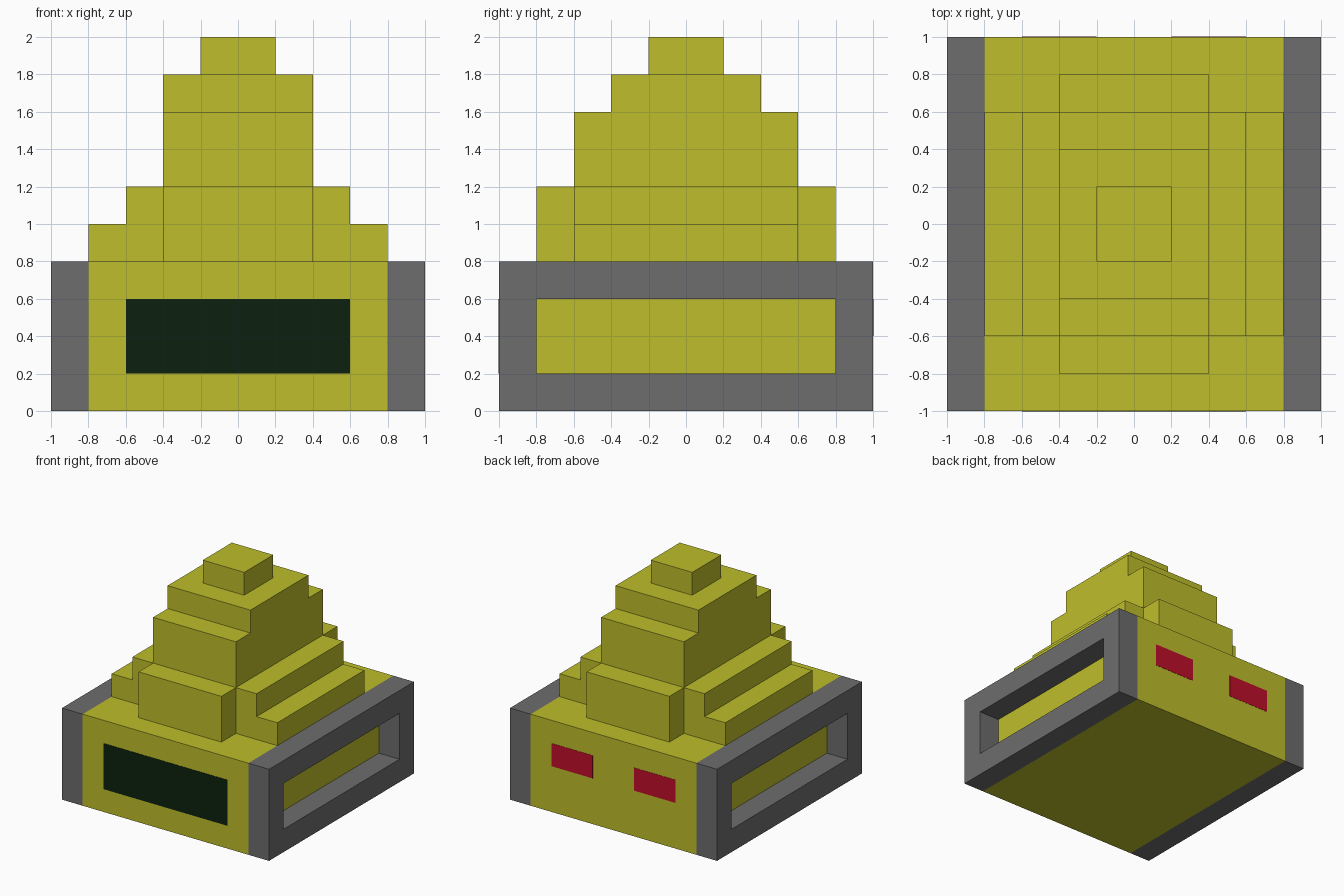
import bpy
import bmesh

cube = bpy.data.objects.get("Cube")
if cube:
    bpy.data.objects.remove(cube, do_unlink=True)


def make_material(name, rgb):
    mat = bpy.data.materials.new(name)
    mat.use_nodes = True
    mat.diffuse_color = (*rgb, 1)
    mat.node_tree.nodes["Principled BSDF"].inputs["Base Color"].default_value = (*rgb, 1)
    return mat


yellow = make_material("yellow", (0.515, 0.515, 0.025))
grey = make_material("grey", (0.153, 0.153, 0.153))
dark_green = make_material("dark green glass", (0.0037, 0.0144, 0.0044))
red = make_material("red light", (0.515, 0.0044, 0.024))


def add_object(name, bm, mat):
    bmesh.ops.recalc_face_normals(bm, faces=bm.faces)
    mesh = bpy.data.meshes.new(name)
    bm.to_mesh(mesh)
    bm.free()
    mesh.materials.append(mat)
    obj = bpy.data.objects.new(name, mesh)
    bpy.context.collection.objects.link(obj)
    return obj


def box(name, x, y, z, mat):
    """Box from (low, high) ranges on each axis."""
    bm = bmesh.new()
    bmesh.ops.create_cube(bm, size=1)
    for v in bm.verts:
        v.co = [r[0] if c < 0 else r[1] for c, r in zip(v.co, (x, y, z))]
    return add_object(name, bm, mat)


def side_frame(name, side):
    """Upright rectangular ring with a long window, on one side of the body."""
    bm = bmesh.new()

    def loop(x, half_y, z0, z1):
        return [bm.verts.new((x * side, y, z)) for y, z in
                ((-half_y, z0), (half_y, z0), (half_y, z1), (-half_y, z1))]

    loops = [loop(0.8, 1, 0, 0.8), loop(1, 1, 0, 0.8),
             loop(1, 0.8, 0.2, 0.6), loop(0.8, 0.8, 0.2, 0.6)]
    for k in range(4):
        a, b = loops[k], loops[(k + 1) % 4]
        for i in range(4):
            j = (i + 1) % 4
            bm.faces.new((a[i], a[j], b[j], b[i]))
    return add_object(name, bm, grey)


# Main body and side frames
box("body", (-0.8, 0.8), (-1, 1), (0, 0.8), yellow)
side_frame("left_frame", 1)
side_frame("right_frame", -1)

# Stepped tower: half width, half depth, bottom, top
tiers = [
    ("lower_step", 0.8, 0.6, 0.8, 1.0),
    ("middle_step", 0.6, 0.6, 1.0, 1.2),
    ("tower", 0.4, 0.6, 1.2, 1.6),
    ("upper_step", 0.4, 0.4, 1.6, 1.8),
    ("top_block", 0.2, 0.2, 1.8, 2.0),
]
for name, hx, hy, z0, z1 in tiers:
    box(name, (-hx, hx), (-hy, hy), (z0, z1), yellow)

# Blocks at the foot of the tower, front and back
box("front_buttress", (-0.4, 0.4), (-0.8, -0.6), (0.8, 1.2), yellow)
box("back_buttress", (-0.4, 0.4), (0.6, 0.8), (0.8, 1.2), yellow)

# Windscreen and tail lights as thin plates
box("windscreen", (-0.6, 0.6), (-1.002, -0.998), (0.2, 0.6), dark_green)
box("left_tail_light", (0.2, 0.6), (0.998, 1.002), (0.4, 0.6), red)
box("right_tail_light", (-0.6, -0.2), (0.998, 1.002), (0.4, 0.6), red)
